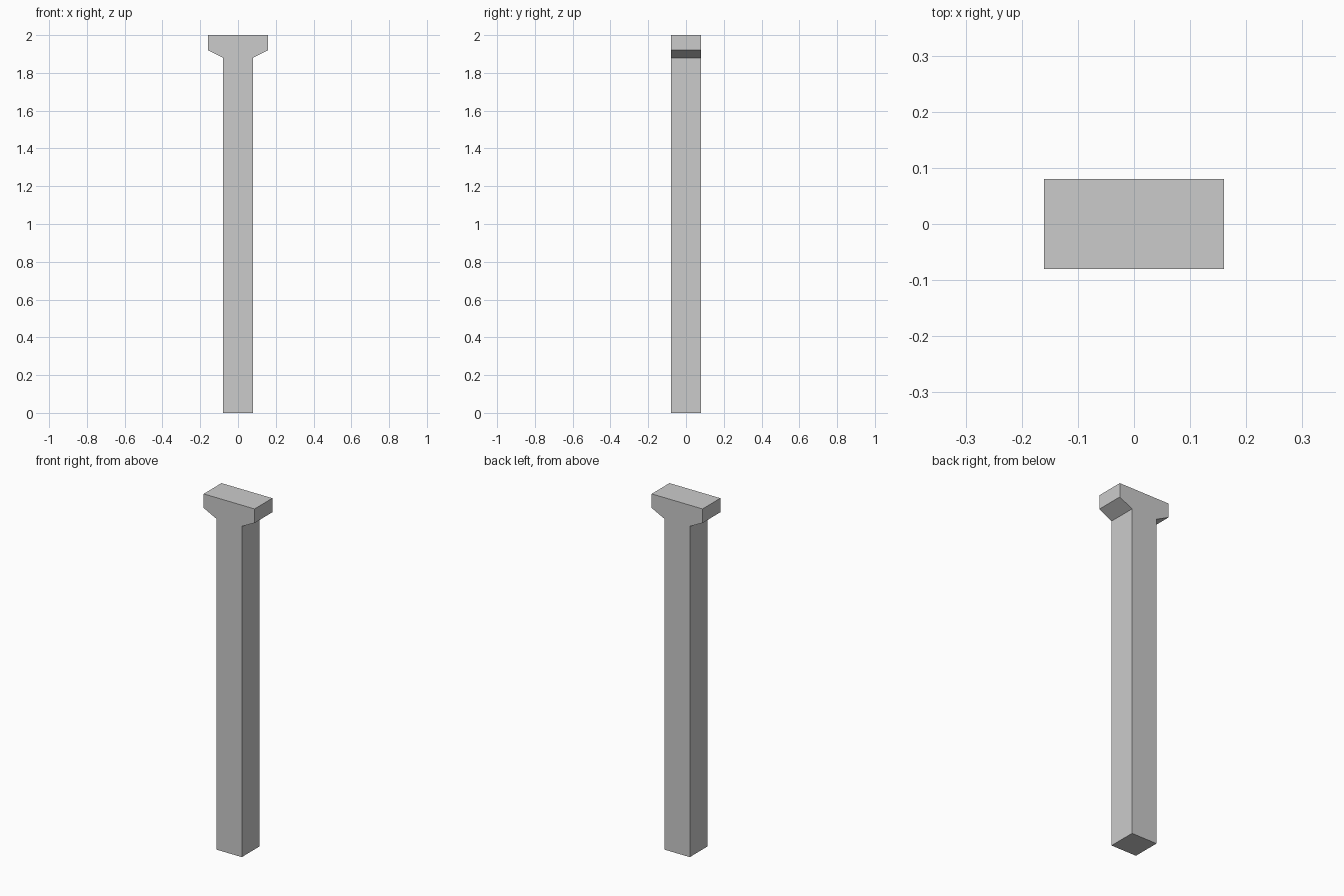
import bpy
import bmesh

if "Cube" in bpy.data.objects:
    bpy.data.objects.remove(bpy.data.objects["Cube"])

DEPTH = 0.16

# Right half of the front outline: shaft, flared bracket, cap
half = [(0.08, 0.0), (0.08, 1.88), (0.16, 1.92), (0.16, 2.0)]
outline = half + [(-x, z) for x, z in reversed(half)]

# Fill the outline and extrude it front to back
bm = bmesh.new()
face = bm.faces.new([bm.verts.new((x, -DEPTH / 2, z)) for x, z in outline])
result = bmesh.ops.extrude_face_region(bm, geom=[face], use_keep_orig=True)
back = [g for g in result["geom"] if isinstance(g, bmesh.types.BMVert)]
bmesh.ops.translate(bm, verts=back, vec=(0, DEPTH, 0))
bmesh.ops.recalc_face_normals(bm, faces=bm.faces)

# Post with a wide bracket head
mesh = bpy.data.meshes.new("support_post")
bm.to_mesh(mesh)
bm.free()
post = bpy.data.objects.new("support_post", mesh)
bpy.context.collection.objects.link(post)
